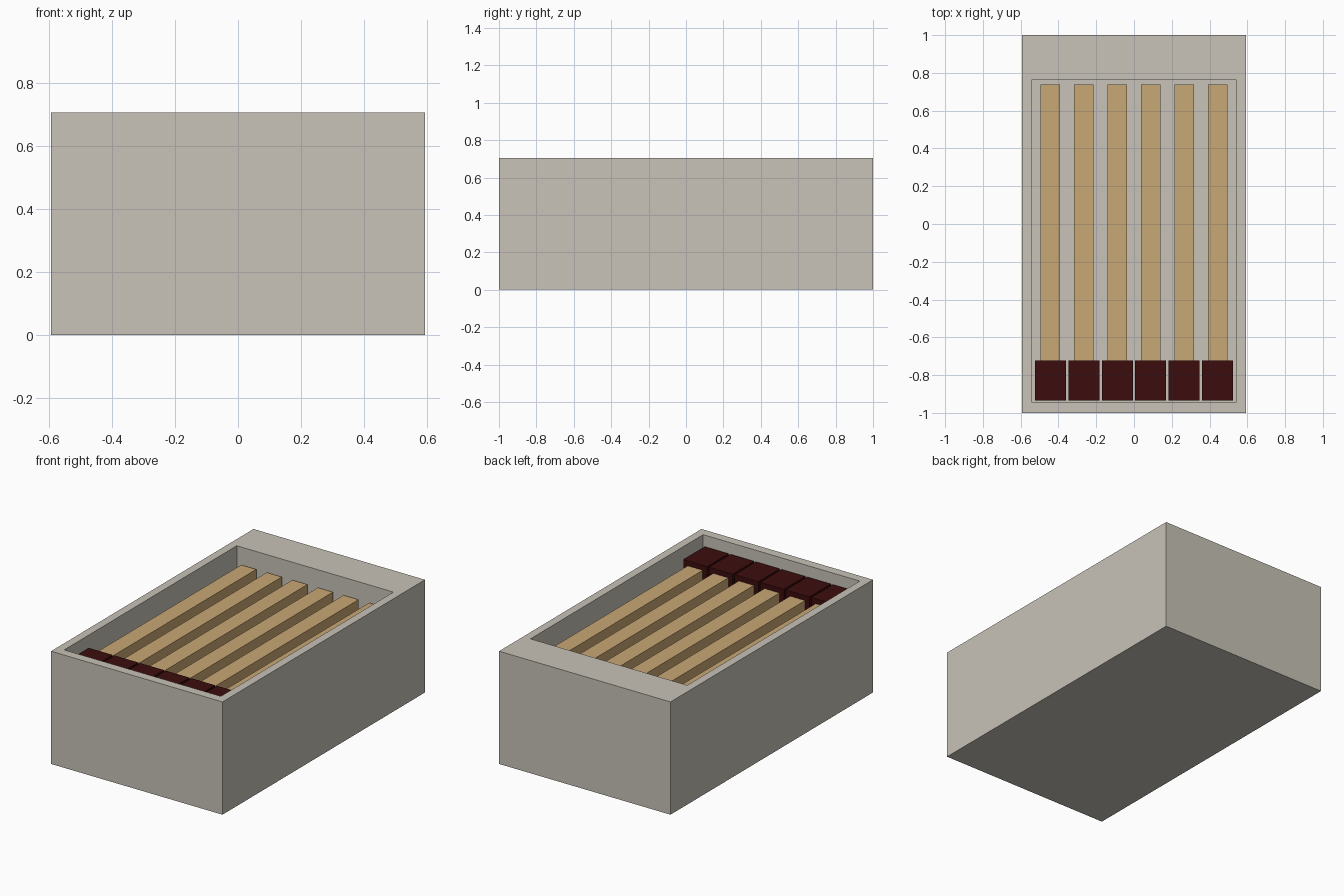
import bpy, bmesh

if "Cube" in bpy.data.objects:
    bpy.data.objects.remove(bpy.data.objects["Cube"])


def material(name, color):
    m = bpy.data.materials.new(name)
    m.diffuse_color = (*color, 1)
    m.use_nodes = True
    m.node_tree.nodes["Principled BSDF"].inputs["Base Color"].default_value = m.diffuse_color
    return m


CARD = material("grey card", (0.578, 0.546, 0.479))
WOOD = material("pale wood", (0.584, 0.392, 0.178))
TIP = material("dark red tip", (0.045, 0.004, 0.004))


def finish(name, bm, mat):
    bmesh.ops.recalc_face_normals(bm, faces=bm.faces)
    mesh = bpy.data.meshes.new(name)
    bm.to_mesh(mesh)
    bm.free()
    mesh.materials.append(mat)
    obj = bpy.data.objects.new(name, mesh)
    bpy.context.collection.objects.link(obj)


def block(name, x, y, z, mat):
    """Box spanning the given (min, max) ranges."""
    bm = bmesh.new()
    bmesh.ops.create_cube(bm, size=1)
    for v in bm.verts:
        for i, (lo, hi) in enumerate((x, y, z)):
            v.co[i] = hi if v.co[i] > 0 else lo
    finish(name, bm, mat)


def ring(bm, hx, y0, y1, z):
    return [bm.verts.new((x, y, z)) for x, y in
            ((-hx, y0), (hx, y0), (hx, y1), (-hx, y1))]


# Tray: outer walls, rim with a wide back end, inner walls and floor
TOP, FLOOR = 0.705, 0.472
bm = bmesh.new()
rings = [ring(bm, 0.593, -1, 1, 0), ring(bm, 0.593, -1, 1, TOP),
         ring(bm, 0.542, -0.943, 0.762, TOP), ring(bm, 0.542, -0.943, 0.762, FLOOR)]
for a, b in zip(rings, rings[1:]):
    for i in range(4):
        j = (i + 1) % 4
        bm.faces.new((a[i], a[j], b[j], b[i]))
bm.faces.new(rings[0])
bm.faces.new(rings[-1])
finish("tray", bm, CARD)

# Six square sticks, each with a larger block tip at the front
MID = 0.555
for n in range(6):
    cx = (n - 2.5) * 0.177
    block(f"stick_{n + 1}", (cx - 0.052, cx + 0.052), (-0.74, 0.738),
          (MID - 0.052, MID + 0.052), WOOD)
    block(f"stick_tip_{n + 1}", (cx - 0.082, cx + 0.082), (-0.935, -0.723),
          (MID - 0.083, MID + 0.083), TIP)
